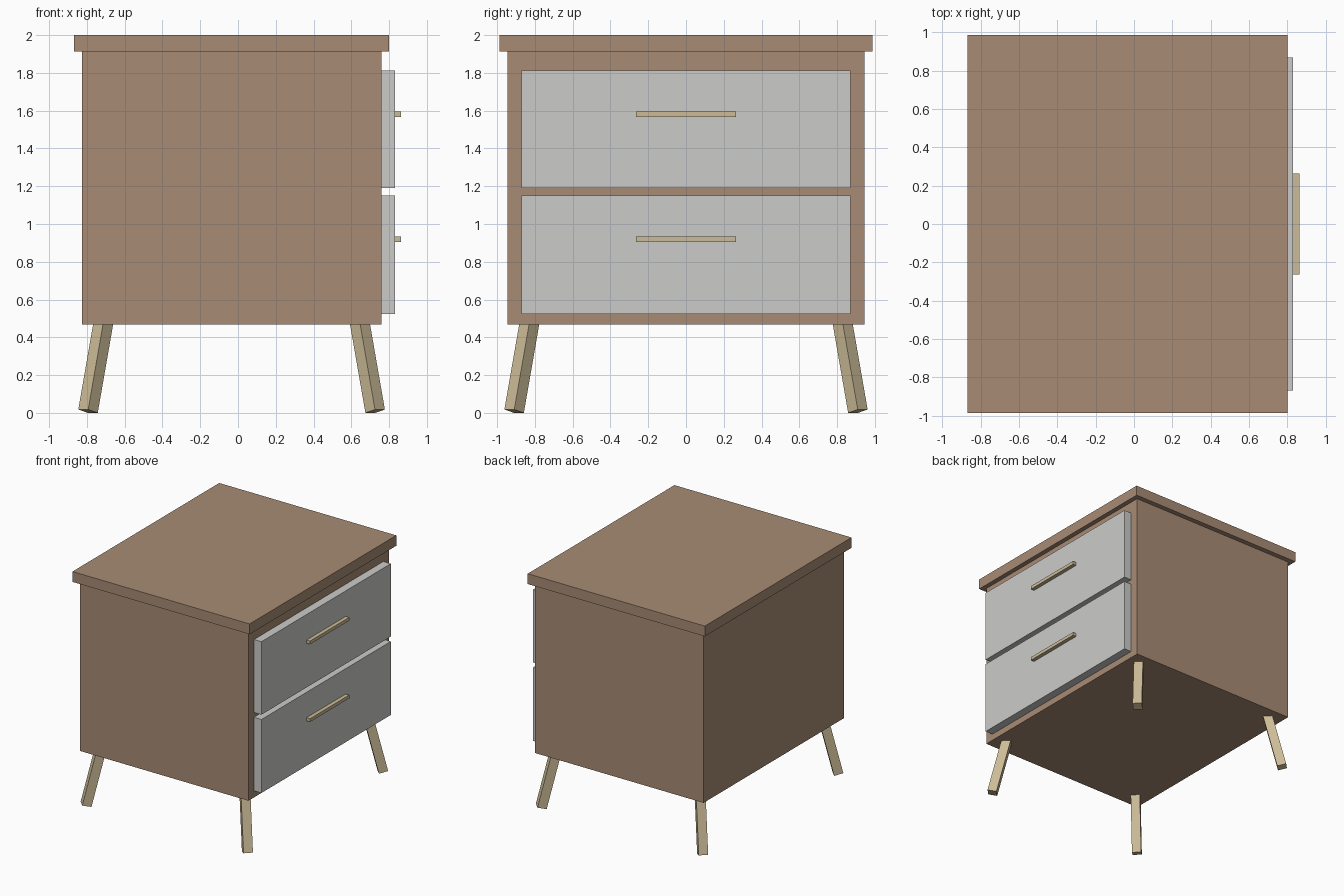
import bpy
from mathutils import Matrix, Vector

if "Cube" in bpy.data.objects:
    bpy.data.objects.remove(bpy.data.objects["Cube"])


def material(name, rgb):
    m = bpy.data.materials.new(name)
    m.diffuse_color = (*rgb, 1)
    m.use_nodes = True
    m.node_tree.nodes["Principled BSDF"].inputs["Base Color"].default_value = m.diffuse_color
    return m


brown = material("brown wood", (0.39, 0.26, 0.175))
grey = material("light grey", (0.60, 0.60, 0.59))
pale = material("pale wood", (0.60, 0.50, 0.31))


def box(name, x, y, z, mat):
    """Box from (min, max) ranges along each axis."""
    bpy.ops.mesh.primitive_cube_add(size=1)
    ob = bpy.context.object
    ob.name = name
    size = [r[1] - r[0] for r in (x, y, z)]
    mid = Vector([(r[0] + r[1]) / 2 for r in (x, y, z)])
    ob.data.transform(Matrix.Translation(mid) @ Matrix.Diagonal((*size, 1)))
    ob.data.materials.append(mat)
    return ob


# Carcass and overhanging top
box("cabinet_body", (-0.827, 0.76), (-0.945, 0.945), (0.468, 1.912), brown)
box("cabinet_top", (-0.868, 0.80), (-0.987, 0.987), (1.912, 2.0), brown)

# Drawer fronts with bar handles
for name, z0, z1, hz in (("lower", 0.524, 1.150, 0.920), ("upper", 1.191, 1.812, 1.581)):
    box(name + "_drawer", (0.76, 0.83), (-0.87, 0.87), (z0, z1), grey)
    box(name + "_handle", (0.83, 0.863), (-0.264, 0.264), (hz - 0.014, hz + 0.014), pale)

# Square legs splayed diagonally outwards, cut square to their own axis
CENTRE_X, SIDE = -0.034, 0.074
for sx, xname in ((-1, "back"), (1, "front")):
    for sy, yname in ((-1, "left"), (1, "right")):
        foot = Vector((CENTRE_X + sx * 0.760, sy * 0.910, 0.009))
        axis = Vector((-sx * 0.174, -sy * 0.174, 1)).normalized()
        side = Vector((-sy, sx, 0)).normalized()
        depth = axis.cross(side)
        leg = box(f"{xname}_{yname}_leg", (-SIDE / 2, SIDE / 2),
                  (-SIDE / 2, SIDE / 2), (0, 0.485), pale)
        turn = Matrix((side, depth, axis)).transposed().to_4x4()
        leg.data.transform(Matrix.Translation(foot) @ turn)
